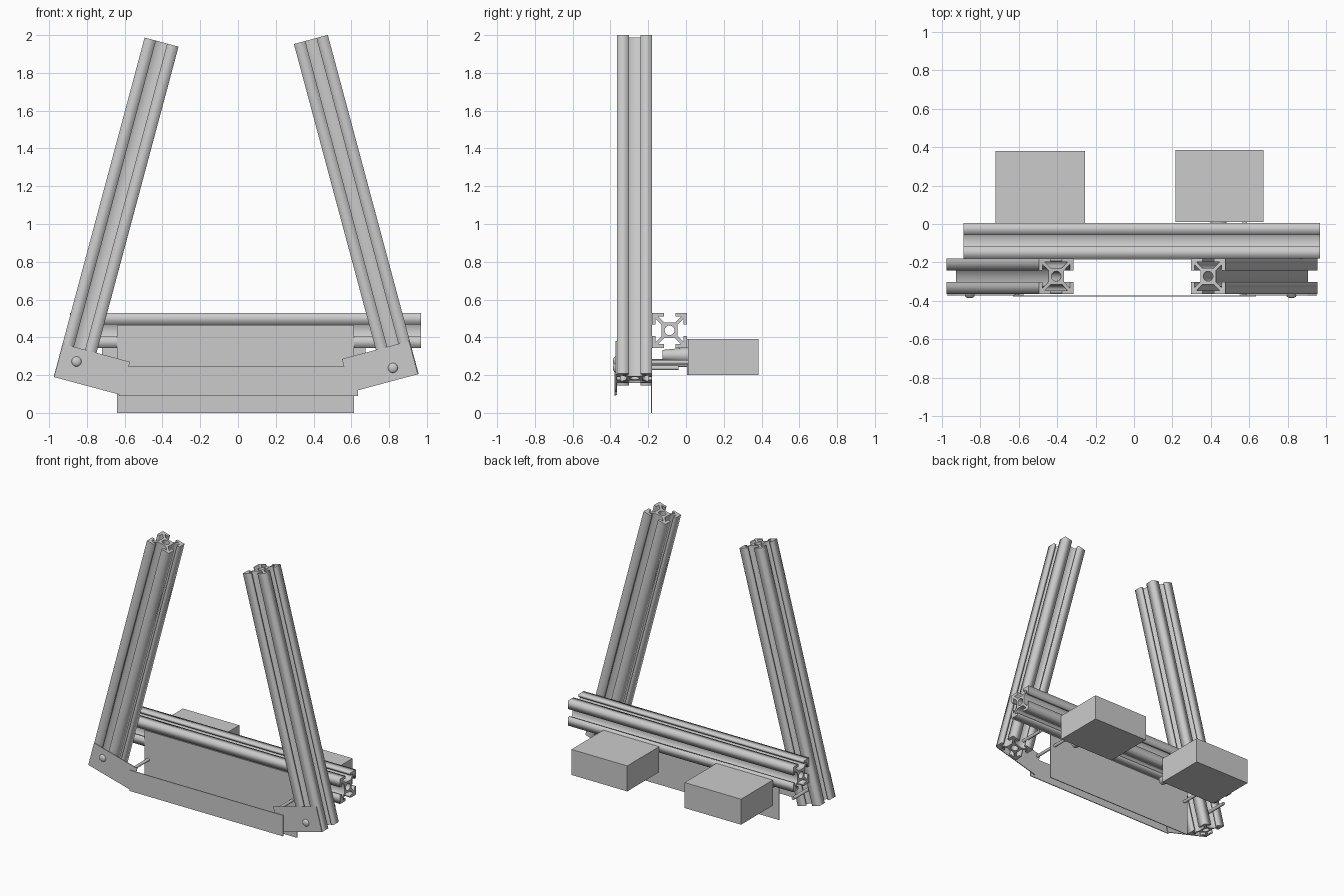
import bpy, math

if "Cube" in bpy.data.objects:
    bpy.data.objects.remove(bpy.data.objects["Cube"])

TILT = math.radians(15)
HALF = 0.093      # half width of the slotted rail
LENGTH = 1.857


def box(name, x, y, z, tilt=0):
    """Box from (min, max) ranges, optionally turned about y."""
    r = (x, y, z)
    bpy.ops.mesh.primitive_cube_add(size=1, location=[(a + b) / 2 for a, b in r])
    o = bpy.context.object
    o.name = name
    o.scale = [b - a for a, b in r]
    o.rotation_euler[1] = tilt
    return o


def rod(name, x, z, y0, y1, r0, r1=None, sides=24):
    """Round part along y, radius r0 at y0 and r1 at y1."""
    bpy.ops.mesh.primitive_cone_add(vertices=sides, radius1=r0, radius2=r0 if r1 is None else r1,
                                    depth=y1 - y0, location=(x, (y0 + y1) / 2, z),
                                    rotation=(-math.pi / 2, 0, 0))
    o = bpy.context.object
    o.name = name
    bpy.ops.object.shade_smooth_by_angle()
    return o


def rail(name, location, tilt):
    """Slotted aluminium rail: four-fold profile with a round bore."""
    side = [(1, 1), (.33, 1), (.33, .79), (.66, .79), (.32, .45),
            (-.32, .45), (-.66, .79), (-.33, .79), (-.33, 1)]
    outline = []
    for k in range(4):
        c, s = round(math.cos(k * math.pi / 2)), round(math.sin(k * math.pi / 2))
        outline += [(c * a - s * b, s * a + c * b) for a, b in side]
    bore = [(.28 * math.cos(i * math.pi / 12), .28 * math.sin(i * math.pi / 12)) for i in range(24)]
    cu = bpy.data.curves.new(name, 'CURVE')
    cu.dimensions = '2D'
    cu.fill_mode = 'BOTH'
    cu.extrude = LENGTH / 2
    for pts in (outline, bore):
        sp = cu.splines.new('POLY')
        sp.points.add(len(pts) - 1)
        for p, (a, b) in zip(sp.points, pts):
            p.co = (a * HALF, b * HALF, 0, 1)
        sp.use_cyclic_u = True
    o = bpy.data.objects.new(name, cu)
    bpy.context.collection.objects.link(o)
    o.location = location
    o.rotation_euler[1] = tilt
    bpy.ops.object.select_all(action='DESELECT')
    o.select_set(True)
    bpy.context.view_layer.objects.active = o
    bpy.ops.object.convert(target='MESH')
    return o


# Rails
rail("left_post", (-.645, -.272, 1.066), TILT)
rail("right_post", (.626, -.272, 1.080), -TILT)
rail("cross_beam", (.04, -.087, .437), math.pi / 2)

# Thin plates
box("back_plate", (-.64, .615), (-.185, -.179), (0, .466))
box("front_plate", (-.63, .635), (-.378, -.372), (.09, .245))
for name, x, z, t in (("left_bracket", -.773, .230, TILT), ("right_bracket", .751, .245, -TILT)):
    box(name, (x - .1835, x + .1835), (-.372, -.366), (z - .091, z + .091), t)

# Bolts through the brackets and posts
for name, x, z in (("left_bolt", -.855, .272), ("right_bolt", .82, .238)):
    rod(name + "_shank", x, z, -.37, -.04, .012)
    bpy.ops.mesh.primitive_uv_sphere_add(segments=24, ring_count=12, radius=.026, location=(x, -.372, z))
    head = bpy.context.object
    head.name = name + "_head"
    head.scale[1] = .55
    bpy.ops.object.shade_smooth_by_angle()

# Spacer rods between the front brackets and the boxes
rod("left_spacer_rod", -.61, .255, -.37, .01, .011)
rod("right_spacer_rod", .576, .268, -.37, .01, .011)

# Boxes behind the beam, each with a tapered boss
box("left_box", (-.72, -.255), (.006, .38), (.2, .39))
box("right_box", (.215, .675), (.01, .385), (.2, .39))
rod("left_boss", -.36, .305, -.125, .01, .028, .042)
rod("right_boss", .44, .305, -.125, .012, .028, .042)
